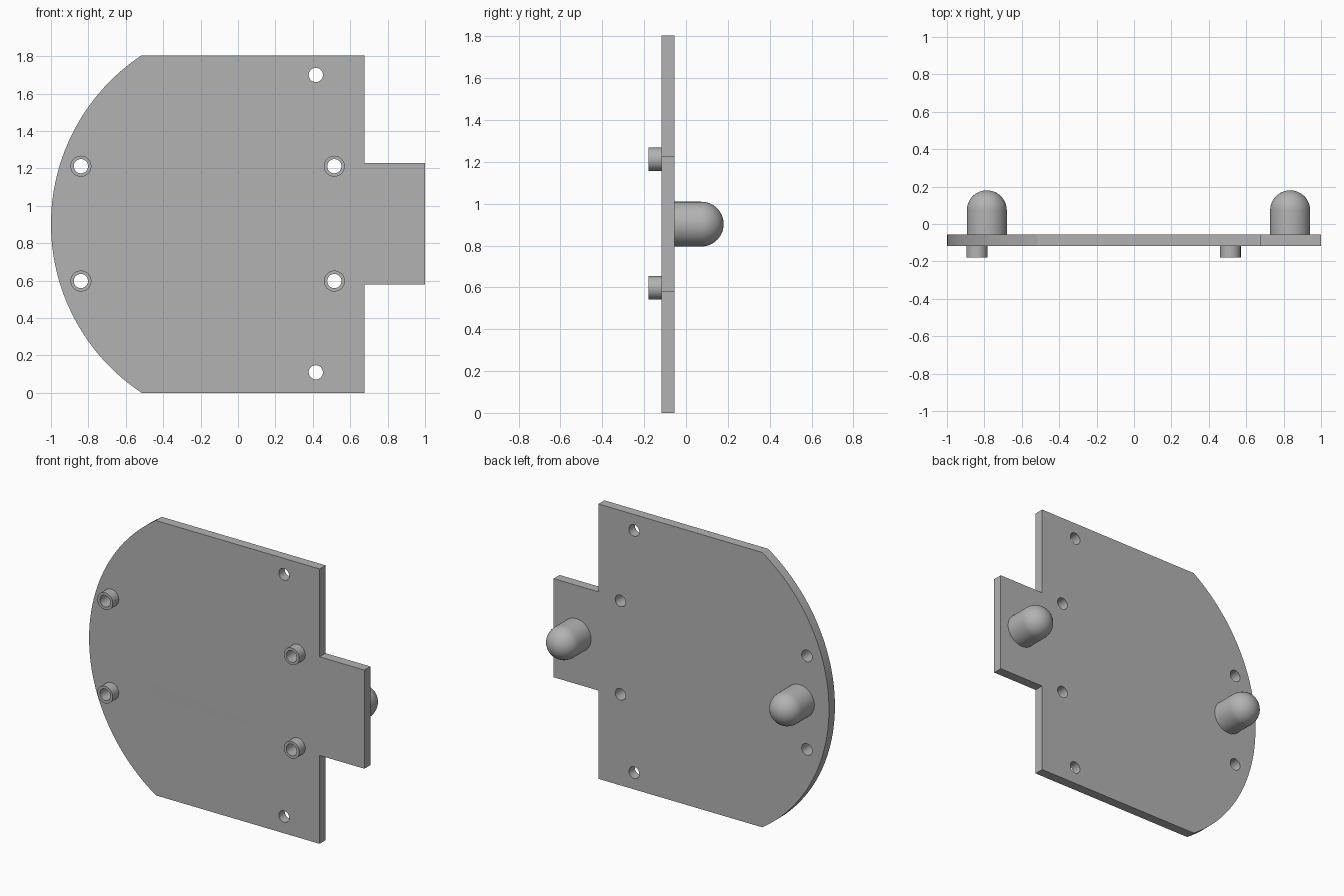
import bpy
import bmesh
from math import pi, sin, cos, asin, radians
from mathutils import Matrix, Vector

cube = bpy.data.objects.get("Cube")
if cube:
    bpy.data.objects.remove(cube, do_unlink=True)

grey = bpy.data.materials.new("plain grey")
grey.use_nodes = True
colour = (0.45, 0.45, 0.45, 1)
grey.diffuse_color = colour
grey.node_tree.nodes["Principled BSDF"].inputs["Base Color"].default_value = colour

HEIGHT = 1.805
MID = HEIGHT / 2
PLATE_FRONT, PLATE_BACK = -0.117, -0.055


def finish(name, mesh):
    """Weld, orient and shade a mesh, then place it in the scene."""
    bm = bmesh.new()
    bm.from_mesh(mesh)
    bmesh.ops.remove_doubles(bm, verts=bm.verts, dist=1e-5)
    bmesh.ops.recalc_face_normals(bm, faces=bm.faces)
    bm.to_mesh(mesh)
    bm.free()
    mesh.materials.clear()
    mesh.materials.append(grey)
    obj = bpy.data.objects.new(name, mesh)
    bpy.context.collection.objects.link(obj)
    bpy.ops.object.select_all(action="DESELECT")
    obj.select_set(True)
    bpy.context.view_layer.objects.active = obj
    bpy.ops.object.shade_smooth_by_angle(angle=radians(30))
    return obj


def circle(x, z, r, n=40):
    return [(x + r * cos(2 * pi * i / n), z + r * sin(2 * pi * i / n)) for i in range(n)]


def slab(name, loops, front, back):
    """Extrude an x-z outline with holes between two y positions."""
    curve = bpy.data.curves.new(name + "_outline", "CURVE")
    curve.dimensions = "2D"
    curve.fill_mode = "BOTH"
    curve.extrude = (back - front) / 2
    for loop in loops:
        spline = curve.splines.new("POLY")
        spline.points.add(len(loop) - 1)
        for point, (x, z) in zip(spline.points, loop):
            point.co = (x, z, 0, 1)
        spline.use_cyclic_u = True
    helper = bpy.data.objects.new(name + "_outline", curve)
    bpy.context.collection.objects.link(helper)
    graph = bpy.context.evaluated_depsgraph_get()
    mesh = bpy.data.meshes.new_from_object(helper.evaluated_get(graph))
    bpy.data.objects.remove(helper, do_unlink=True)
    mesh.transform(Matrix.Translation((0, (front + back) / 2, 0)) @ Matrix.Rotation(pi / 2, 4, "X"))
    mesh.name = name
    return finish(name, mesh)


def dome_peg(name, x, r=0.107, tip=0.18):
    """Round-ended peg standing out from the back of the plate."""
    bm = bmesh.new()
    start = tip - r
    profile = [(0, PLATE_BACK - 0.01), (r, PLATE_BACK - 0.01)]
    profile += [(r * cos(a * pi / 24), start + r * sin(a * pi / 24)) for a in range(13)]
    verts = [bm.verts.new((x + px, py, MID)) for px, py in profile]
    edges = [bm.edges.new(pair) for pair in zip(verts, verts[1:])]
    bmesh.ops.spin(bm, geom=verts + edges, cent=(x, 0, MID), axis=Vector((0, 1, 0)),
                   angle=2 * pi, steps=48)
    mesh = bpy.data.meshes.new(name)
    bm.to_mesh(mesh)
    bm.free()
    return finish(name, mesh)


# Plate outline: curved right edge, straight top and bottom, tab on the left
ARC_X, EDGE_X, TAB_X = -0.515, 0.675, 1.0
TAB_LOW, TAB_HIGH = 0.58, 1.228
sag = 1 + ARC_X
radius = (MID ** 2 + sag ** 2) / (2 * sag)
half = asin(MID / radius)
STEPS = 48
outline = [(radius - 1 - radius * cos(a), MID + radius * sin(a))
           for a in (half * (2 * i / STEPS - 1) for i in range(STEPS + 1))]
outline += [(EDGE_X, HEIGHT), (EDGE_X, TAB_HIGH), (TAB_X, TAB_HIGH),
            (TAB_X, TAB_LOW), (EDGE_X, TAB_LOW), (EDGE_X, 0)]

posts = [(x, z) for x in (-0.84, 0.515) for z in (0.598, 1.212)]
mounts = [(0.416, 0.11), (0.416, 1.70)]
BORE = 0.038
holes = [circle(x, z, BORE) for x, z in posts + mounts]
slab("plate", [outline] + holes, PLATE_FRONT, PLATE_BACK)

# Hollow standoffs on the front
for (x, z), label in zip(posts, ("right_lower", "right_upper", "left_lower", "left_upper")):
    slab("standoff_" + label, [circle(x, z, 0.056), circle(x, z, BORE)], -0.18, PLATE_FRONT)

# Round-ended pegs on the back
dome_peg("right_peg", -0.787)
dome_peg("left_peg", 0.835)
